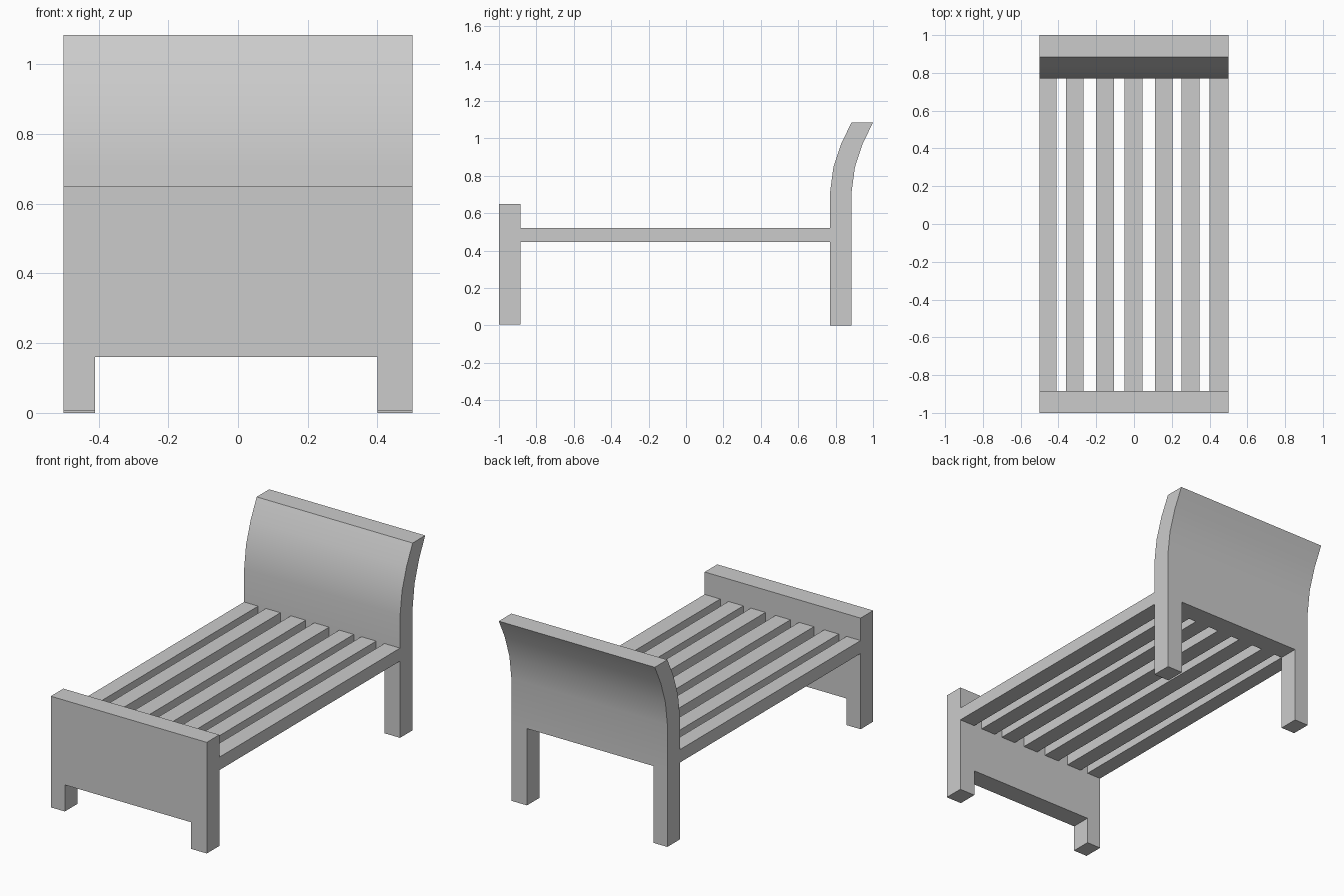
import bpy, bmesh
from math import radians
from mathutils import Vector

if "Cube" in bpy.data.objects:
    bpy.data.objects.remove(bpy.data.objects["Cube"])

SLAT_BOTTOM, SLAT_TOP = 0.445, 0.52
FOOT_Y = (-1.0, -0.885)
HEAD_Y, THICK = 0.77, 0.115
LEG_IN = (-0.41, 0.40)      # inner faces of the left and right legs


def finish(name, bm):
    bmesh.ops.recalc_face_normals(bm, faces=bm.faces)
    mesh = bpy.data.meshes.new(name)
    bm.to_mesh(mesh)
    bm.free()
    obj = bpy.data.objects.new(name, mesh)
    bpy.context.collection.objects.link(obj)
    return obj


def prism(points, offset):
    """Closed outline extruded along offset."""
    bm = bmesh.new()
    face = bm.faces.new([bm.verts.new(p) for p in points])
    ext = bmesh.ops.extrude_face_region(bm, geom=[face], use_keep_orig=True)
    verts = [g for g in ext["geom"] if isinstance(g, bmesh.types.BMVert)]
    bmesh.ops.translate(bm, vec=Vector(offset), verts=verts)
    return bm


# Footboard: panel and two short legs in one outline
y0, y1 = FOOT_Y
l, r = LEG_IN
foot_z, arch = 0.006, 0.16
outline = [(-0.5, foot_z), (l, foot_z), (l, arch), (r, arch), (r, foot_z),
           (0.5, foot_z), (0.5, 0.65), (-0.5, 0.65)]
finish("footboard", prism([(x, y0, z) for x, z in outline], (0, y1 - y0, 0)))

# Headboard: backward-curving profile swept across the width
curve = [(0, SLAT_BOTTOM), (0, 0.71), (0.018, 0.845), (0.06, 0.972), (0.115, 1.085)]
front = [(-0.5, HEAD_Y + d, z) for d, z in curve]
back = [(-0.5, HEAD_Y + THICK + d, z) for d, z in reversed(curve)]
bm = prism(front + back, (1, 0, 0))

# Headboard legs: split the underside and pull its ends to the floor
for x in LEG_IN:
    bmesh.ops.bisect_plane(bm, geom=bm.verts[:] + bm.edges[:] + bm.faces[:],
                           plane_co=(x, 0, 0), plane_no=(1, 0, 0))
ends = [f for f in bm.faces
        if all(abs(v.co.z - SLAT_BOTTOM) < 1e-4 for v in f.verts)
        and not l < f.calc_center_median().x < r]
ext = bmesh.ops.extrude_face_region(bm, geom=ends)
for g in ext["geom"]:
    if isinstance(g, bmesh.types.BMVert):
        g.co.z = 0
bmesh.ops.recalc_face_normals(bm, faces=bm.faces)
bmesh.ops.dissolve_limit(bm, angle_limit=radians(1), verts=bm.verts, edges=bm.edges)
headboard = finish("headboard", bm)
bpy.context.view_layer.objects.active = headboard
headboard.select_set(True)
bpy.ops.object.shade_smooth_by_angle(angle=radians(30))

# Side rails and slats running from footboard to headboard
bars = [(-0.5, -0.41), (-0.36, -0.267), (-0.20, -0.105), (-0.05, 0.045),
        (0.11, 0.203), (0.252, 0.347), (0.40, 0.5)]
for i, (a, b) in enumerate(bars):
    name = {0: "left_rail", len(bars) - 1: "right_rail"}.get(i, f"slat_{i}")
    rect = [(a, SLAT_BOTTOM), (b, SLAT_BOTTOM), (b, SLAT_TOP), (a, SLAT_TOP)]
    finish(name, prism([(x, y1, z) for x, z in rect], (0, HEAD_Y - y1, 0)))
